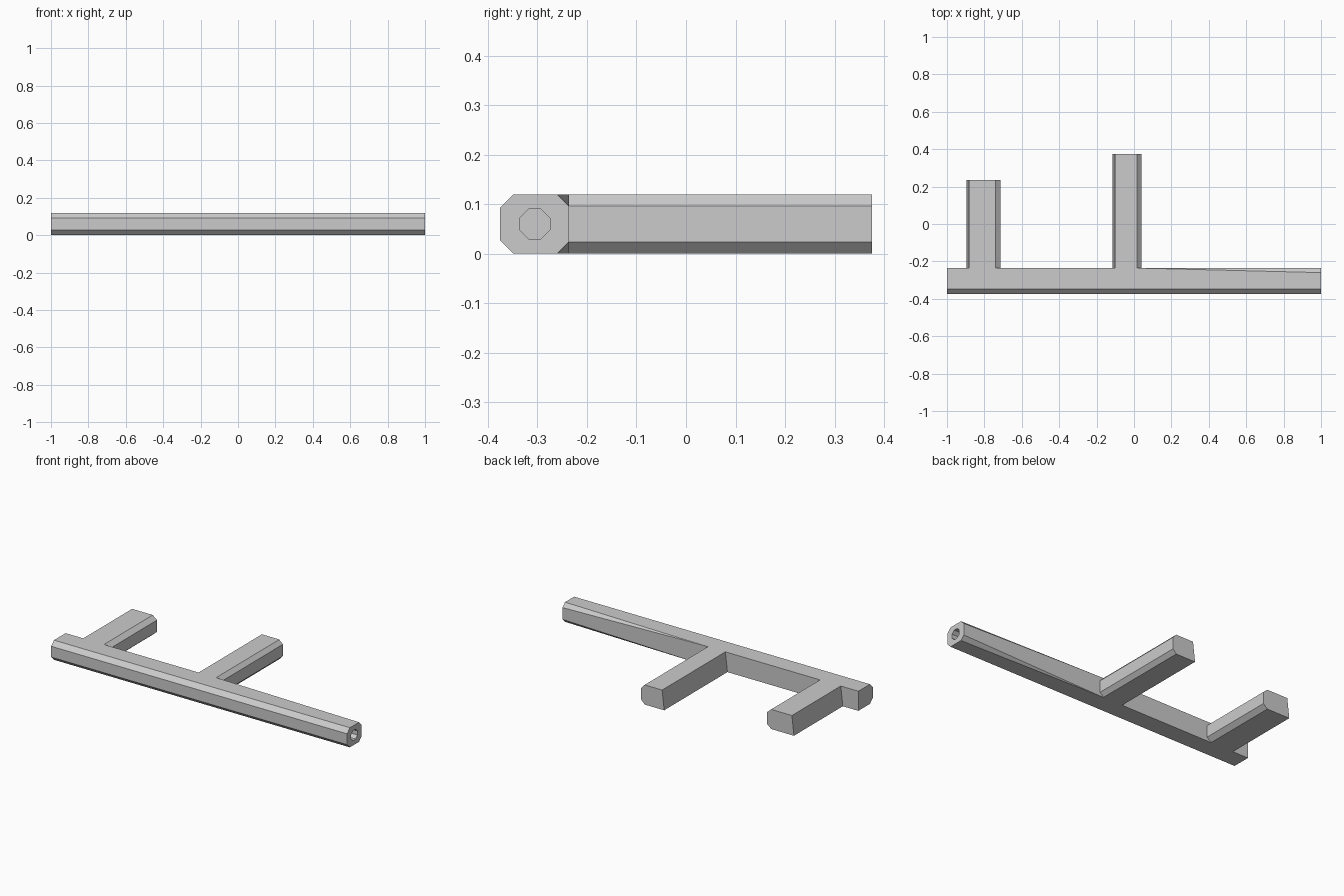
import bpy
import bmesh
from math import pi, cos, sin

cube = bpy.data.objects.get("Cube")
if cube:
    bpy.data.objects.remove(cube, do_unlink=True)

HEIGHT = 0.12
FRONT, BACK = -0.375, -0.236
CUT = 0.024

grey = bpy.data.materials.new("plain grey")
grey.use_nodes = True
colour = (0.6, 0.6, 0.6, 1)
grey.diffuse_color = colour
grey.node_tree.nodes["Principled BSDF"].inputs["Base Color"].default_value = colour


def loft(name, rings, cap_start=True):
    """Skin a row of equal-length rings and close the ends."""
    bm = bmesh.new()
    rows = [[bm.verts.new(p) for p in ring] for ring in rings]
    for a, b in zip(rows, rows[1:]):
        for i in range(len(a)):
            j = (i + 1) % len(a)
            bm.faces.new((a[i], a[j], b[j], b[i]))
    if cap_start:
        bm.faces.new(rows[0])
    bm.faces.new(rows[-1])
    bmesh.ops.remove_doubles(bm, verts=bm.verts, dist=0.0005)
    bmesh.ops.recalc_face_normals(bm, faces=bm.faces)
    mesh = bpy.data.meshes.new(name)
    bm.to_mesh(mesh)
    bm.free()
    mesh.materials.append(grey)
    obj = bpy.data.objects.new(name, mesh)
    bpy.context.collection.objects.link(obj)
    return obj


def bar_ring(x, rear):
    """Bar section: chamfered front edges, rear edges cut by the given size."""
    f, top = 0.027, HEIGHT
    return [(x, y, z) for y, z in (
        (BACK, top - rear), (BACK - rear, top), (FRONT + f, top), (FRONT, top - f),
        (FRONT, f), (FRONT + f, 0), (BACK - rear, 0), (BACK, rear))]


def hole_ring(x):
    """Octagonal socket section, in step with the bar section."""
    angles = [pi / 8 + i * pi / 4 for i in range(8)]
    return [(x, -0.305 + 0.0325 * cos(a), HEIGHT / 2 + 0.0325 * sin(a)) for a in angles]


# Main bar, rear edges tapering into an octagonal end with a socket
loft("main_bar", [bar_ring(-1, 0), bar_ring(0.04, 0), bar_ring(1, CUT),
                  hole_ring(1), hole_ring(0.8)])


# Rear arms, chamfered on one side with a slightly leaning other side
def arm(name, left, right, end, cut):
    section = ((left, 0), (right - cut, 0), (right, CUT),
               (right, HEIGHT - CUT), (right - cut, HEIGHT), (left + 0.014, HEIGHT))
    loft(name, [[(x, y, z) for x, z in section] for y in (BACK, end)], cap_start=False)


arm("short_arm", -0.895, -0.713, 0.236, 0.028)
arm("long_arm", -0.115, 0.04, 0.375, 0.023)
